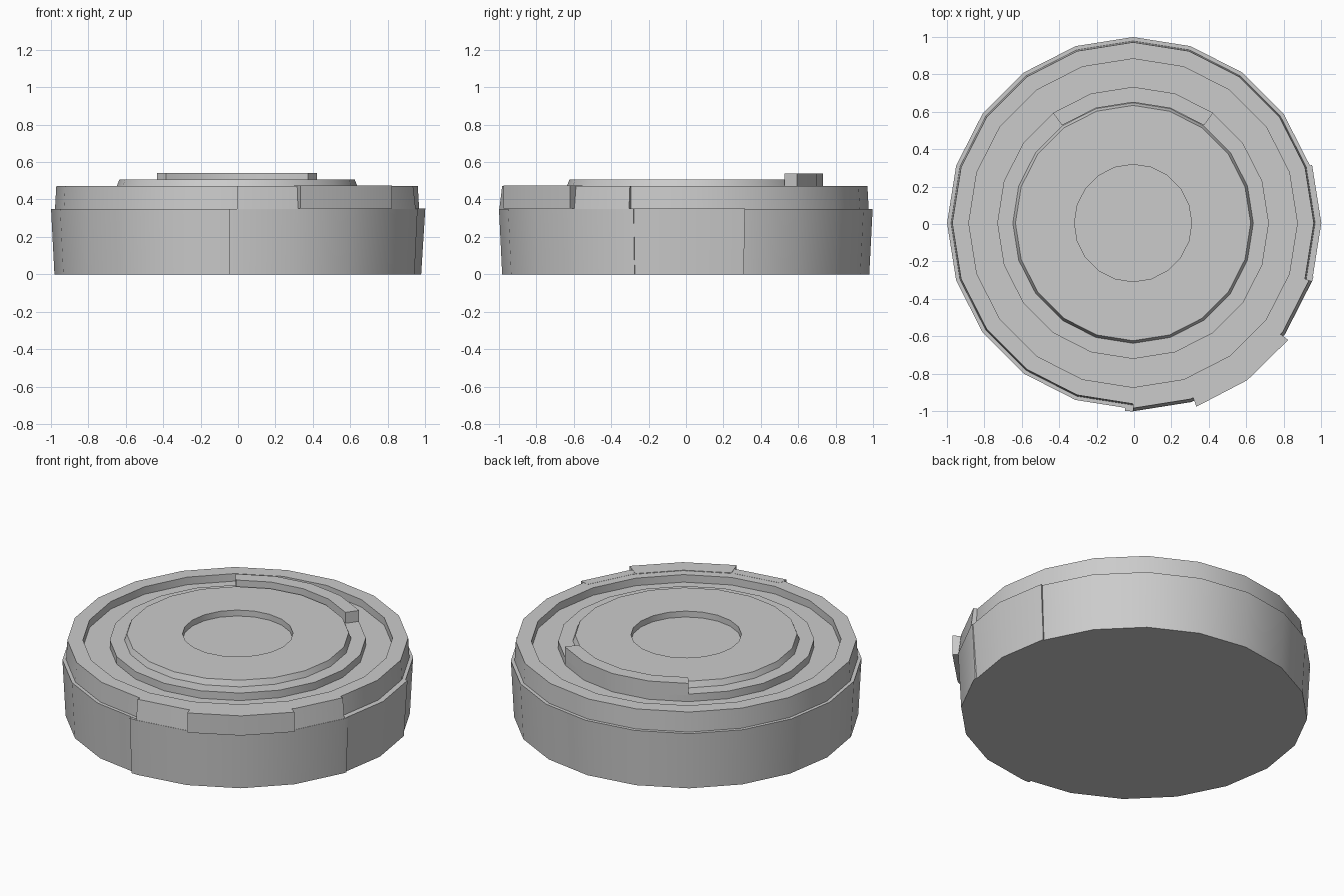
import bpy, bmesh
from math import radians, cos, sin

if "Cube" in bpy.data.objects:
    bpy.data.objects.remove(bpy.data.objects["Cube"])

CX, CY = -0.005, 0.005
SIDES = 20


def finish(name, bm):
    bmesh.ops.remove_doubles(bm, verts=bm.verts, dist=0.0001)
    bmesh.ops.recalc_face_normals(bm, faces=bm.faces)
    mesh = bpy.data.meshes.new(name)
    bm.to_mesh(mesh)
    bm.free()
    ob = bpy.data.objects.new(name, mesh)
    bpy.context.collection.objects.link(ob)
    bpy.ops.object.select_all(action='DESELECT')
    ob.select_set(True)
    bpy.context.view_layer.objects.active = ob
    bpy.ops.object.shade_smooth_by_angle(angle=radians(30))
    return ob


def ring(bm, angle, profile):
    a = radians(angle)
    return [bm.verts.new((CX + r * cos(a), CY + r * sin(a), z)) for r, z in profile]


def lathe(name, profile):
    """Full turn; the first and last profile points become flat caps."""
    bm = bmesh.new()
    rings = [ring(bm, i * 360 / SIDES, profile) for i in range(SIDES)]
    for i in range(SIDES):
        p, q = rings[i], rings[(i + 1) % SIDES]
        for j in range(len(profile) - 1):
            bm.faces.new((p[j], q[j], q[j + 1], p[j + 1]))
    bm.faces.new([r[0] for r in rings])
    bm.faces.new([r[-1] for r in rings])
    return finish(name, bm)


def sector(name, angles, profile):
    """Closed profile swept through the given angles, capped at both ends."""
    bm = bmesh.new()
    rings = [ring(bm, a, profile) for a in angles]
    n = len(profile)
    for p, q in zip(rings, rings[1:]):
        for j in range(n):
            k = (j + 1) % n
            bm.faces.new((p[j], q[j], q[k], p[k]))
    bm.faces.new(rings[0])
    bm.faces.new(rings[-1])
    return finish(name, bm)


# Main disc: tapered wall, ledge, rim, groove, raised centre and shallow recess
lathe("disc_body", [
    (0.975, 0), (0.993, 0.35), (0.972, 0.35), (0.965, 0.472), (0.877, 0.472),
    (0.877, 0.425), (0.725, 0.425), (0.725, 0.472), (0.642, 0.472),
    (0.628, 0.507), (0.313, 0.507), (0.313, 0.47), (0.26, 0.47)])

# Raised tab at the back of the inner ring
sector("back_tab", [54, 72, 90, 108, 126],
       [(0.645, 0.465), (0.727, 0.465), (0.727, 0.54), (0.645, 0.54)])

# Wall panels on the front right and right sides
sector("lower_front_panel", [-92.5, -90, -72, -54, -36, -18, -16.5],
       [(0.93, 0), (0.988, 0), (1.005, 0.349), (0.93, 0.349)])
sector("upper_front_panel", [-90, -72, -54, -36, -18],
       [(0.93, 0.34), (1.004, 0.34), (0.988, 0.473), (0.93, 0.473)])
sector("right_panel", [-18, 0, 18],
       [(0.93, 0), (0.983, 0), (1.005, 0.351), (0.93, 0.351)])

# Finger grip block on the front right rim
sector("grip_block", [-71, -54, -37],
       [(0.93, 0.352), (1.037, 0.352), (1.037, 0.475), (0.93, 0.475)])
